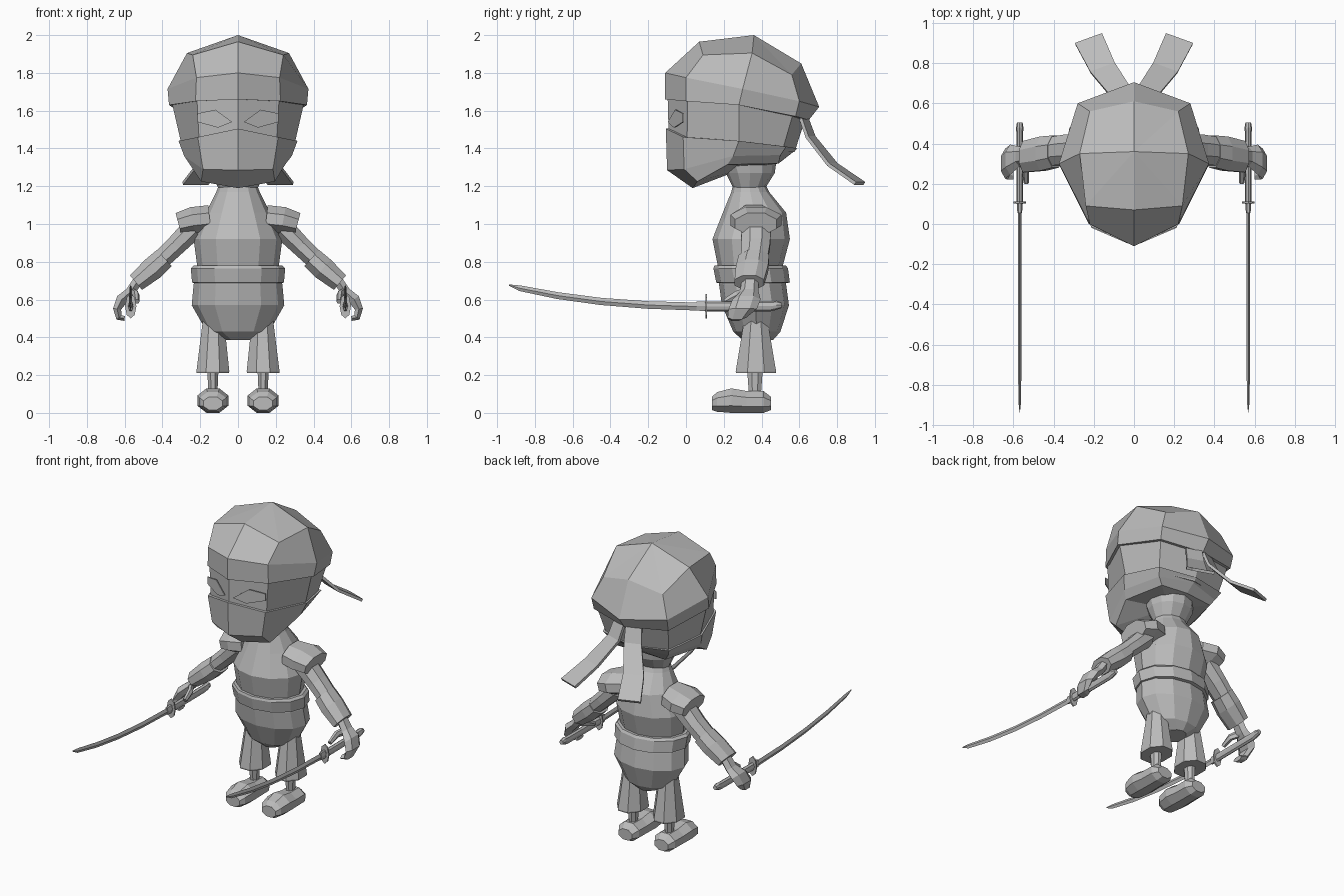
import bpy, bmesh, math
from mathutils import Vector

X, Y, Z = Vector((1, 0, 0)), Vector((0, 1, 0)), Vector((0, 0, 1))

grey = bpy.data.materials.new("plain grey")
grey.diffuse_color = (0.5, 0.5, 0.5, 1)


def loft(name, rings, start=None, end=None, cap=True, sx=1):
    """Bridge equal rings of points; close the ends with a point fan or a flat cap."""
    bm = bmesh.new()
    mk = lambda p: bm.verts.new((p[0] * sx, p[1], p[2]))
    vr = [[mk(p) for p in r] for r in rings]
    n = len(vr[0])
    for a, b in zip(vr, vr[1:]):
        for i in range(n):
            j = (i + 1) % n
            bm.faces.new((a[i], a[j], b[j], b[i]))
    for ring, tip in ((vr[0], start), (vr[-1], end)):
        if tip is not None:
            t = mk(tip)
            for i in range(n):
                bm.faces.new((ring[i], ring[(i + 1) % n], t))
        elif cap:
            bm.faces.new(ring)
    bmesh.ops.recalc_face_normals(bm, faces=bm.faces)
    me = bpy.data.meshes.new(name)
    bm.to_mesh(me)
    bm.free()
    me.materials.append(grey)
    ob = bpy.data.objects.new(name, me)
    bpy.context.collection.objects.link(ob)
    return ob


def tube(name, pts, n, side, axis=None, turn=False, sx=1):
    """Loft of n-sided ovals; each point is (x, y, z, half size along side, half size across)."""
    cs = [Vector(p[:3]) for p in pts]
    rings = []
    for i, p in enumerate(pts):
        t = axis or (cs[min(i + 1, len(cs) - 1)] - cs[max(i - 1, 0)])
        u = t.cross(side).normalized()
        k = 1 / math.cos(math.pi / n) if turn else 1
        ang = [2 * math.pi * (j + (0.5 if turn else 0)) / n for j in range(n)]
        rings.append([cs[i] + side * (p[3] * k * math.cos(a)) + u * (p[4] * k * math.sin(a)) for a in ang])
    return loft(name, rings, sx=sx)


def ring8(front, corner, flank, rear, back, s=1):
    """Symmetric 8-point head ring from its right half, scaled about the head axis."""
    half = [(0, *front), corner, flank, rear, (0, *back)]
    pts = half + [(-x, y, z) for x, y, z in half[3:0:-1]]
    return [(x * s, 0.3 + (y - 0.3) * s, z) for x, y, z in pts]


# Head: hood, face and mask
brim = ((-.11, 1.66), (.225, 0, 1.65), (.365, .28, 1.63), (.275, .58, 1.57), (.65, 1.55))
hood = [
    ring8((.07, 1.965), (.24, .09, 1.895), (.27, .35, 1.905), (.22, .56, 1.79), (.61, 1.85)),
    ring8((-.11, 1.80), (.22, 0, 1.775), (.373, .3, 1.715), (.28, .6, 1.65), (.705, 1.62)),
    ring8(*brim), ring8(*brim, s=.93)]
loft("hood", hood, start=(0, .36, 2.0), cap=False)

cheek = ((-.1, 1.48), (.21, 0, 1.44), (.305, .28, 1.42), (.235, .515, 1.39), (.58, 1.38))
loft("face", [ring8(*[p[:-1] + (p[-1] + .03,) for p in brim], s=.97), ring8(*cheek, s=.98)])

mask_top = ((-.107, 1.505), (.213, -.015, 1.46), (.315, .28, 1.44), (.245, .53, 1.41), (.59, 1.40))
mask = [
    ring8(*mask_top, s=.94), ring8(*mask_top),
    ring8((-.1, 1.285), (.185, -.01, 1.29), (.285, .25, 1.36), (.22, .5, 1.365), (.56, 1.375)),
    ring8((.035, 1.19), (.195, .06, 1.225), (.25, .22, 1.315), (.19, .49, 1.32), (.5, 1.33))]
loft("mask", mask, end=(0, .32, 1.3), cap=False)

# Torso, collar and belt, as (z, half width, front y, back y)
def body(name, rows):
    tube(name, [(0, (f + b) / 2, z, w, (b - f) / 2) for z, w, f, b in rows], 12, X, Z)

body("collar", [(1.34, .15, .18, .48), (1.27, .14, .21, .47), (1.19, .105, .25, .42)])
body("torso", [(1.21, .1, .25, .42), (1.17, .115, .24, .44), (1.06, .17, .195, .53), (.92, .235, .14, .55),
               (.77, .215, .17, .51), (.68, .235, .175, .53), (.57, .245, .19, .545),
               (.43, .165, .25, .50), (.385, .07, .30, .46)])
body("belt", [(.78, .235, .15, .53), (.765, .25, .145, .54), (.69, .243, .16, .55), (.685, .22, .18, .52)])

for sx, label in ((1, "right"), (-1, "left")):
    # Eye plate lying on the slanted face
    eye = [(.03, 1.54), (.12, 1.605), (.215, 1.585), (.215, 1.54), (.105, 1.51)]
    plate = lambda d: [(x, -.106 + .43 * x - d, z) for x, z in eye]
    loft(label + "_eye", [plate(-.003), plate(.004)], sx=sx)

    # Headband tail
    path = [(.05, .62, 1.57, .05), (.07, .66, 1.46, .055), (.155, .775, 1.315, .065), (.225, .92, 1.215, .072)]
    tube(label + "_tail", [p + (.009,) for p in path], 4, Vector((.94, -.34, 0)), turn=True, sx=sx)

    # Shoulder pad and arm
    tube(label + "_shoulder", [(.15, .36, 1.03, .11, .07), (.24, .37, 1.02, .135, .07),
                               (.315, .37, 1.0, .11, .06)], 8, Y, turn=True, sx=sx)
    tube(label + "_upper_arm", [(.24, .37, .975, .08, .06), (.33, .37, .885, .075, .053),
                                (.42, .36, .80, .07, .05)], 8, Y, turn=True, sx=sx)
    tube(label + "_forearm", [(.39, .36, .82, .08, .058), (.45, .35, .765, .085, .062),
                              (.54, .335, .69, .078, .05)], 8, Y, turn=True, sx=sx)

    # Hand curled around the hilt
    tube(label + "_hand", [(.53, .34, .70, .045, .03), (.57, .335, .64, .05, .03), (.615, .32, .60, .075, .035),
                           (.64, .30, .55, .075, .025), (.63, .27, .505, .05, .02),
                           (.60, .26, .50, .04, .015)], 6, Y, sx=sx)
    tube(label + "_thumb", [(.575, .33, .64, .02, .03), (.54, .27, .625, .018, .025),
                            (.535, .205, .59, .014, .015)], 6, X, sx=sx)

    # Sword: hilt, guard, blade collar and curved blade
    s = .568
    tube(label + "_hilt", [(s, .10, .563, .017, .027), (s, .45, .565, .017, .027), (s, .48, .57, .018, .024),
                           (s, .505, .57, .014, .015)], 8, X, Y, sx=sx)
    tube(label + "_guard", [(s, .102, .565, .03, .065), (s, .112, .565, .03, .065)], 8, X, Y, sx=sx)
    tube(label + "_blade_collar", [(s, .055, .565, .012, .027), (s, .105, .565, .014, .03)], 6, X, Y, sx=sx)
    blade = [(s, .06, .563, .009, .021), (s, -.2, .571, .009, .02), (s, -.45, .59, .008, .019),
             (s, -.68, .621, .008, .018), (s, -.88, .66, .007, .015), (s, -.937, .677, .001, .003)]
    tube(label + "_blade", blade, 4, X, sx=sx)

    # Trouser leg, ankle and shoe
    c = .133
    tube(label + "_trouser", [(.13, .37, .50, .055, .06), (c, .37, .22, .087, .107), (c, .37, .21, .085, .105)],
         8, X, Z, turn=True, sx=sx)
    tube(label + "_ankle", [(c, .365, .24, .03, .042), (c, .365, .10, .024, .032)], 8, X, Z, turn=True, sx=sx)
    tube(label + "_shoe", [(c, .137, .05, .05, .035), (c, .165, .058, .07, .052), (c, .24, .065, .082, .065),
                           (c, .32, .058, .075, .058), (c, .41, .058, .073, .058),
                           (c, .45, .05, .05, .035)], 8, X, Y, turn=True, sx=sx)
